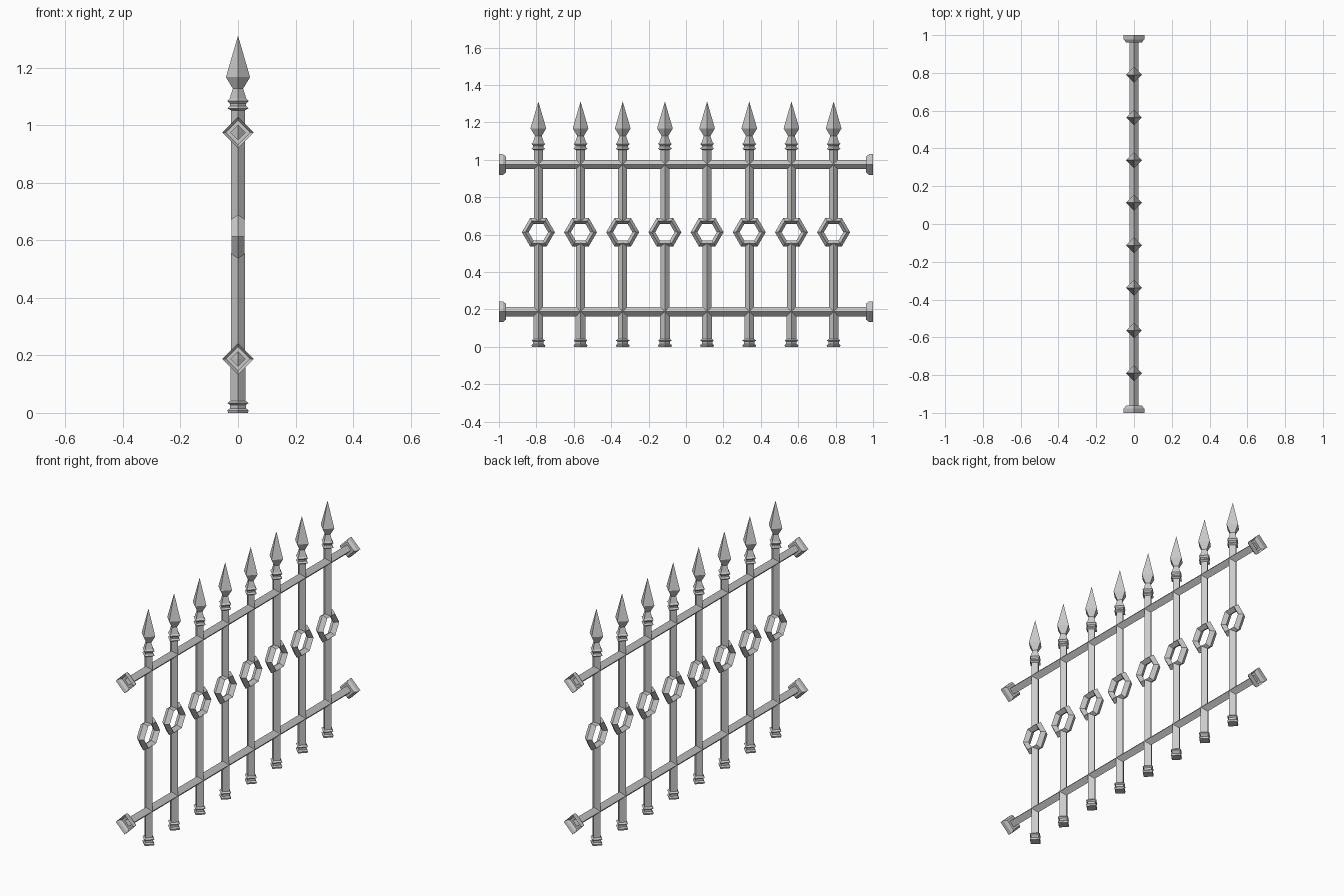
import bpy, bmesh, math
from mathutils import Vector

if "Cube" in bpy.data.objects:
    bpy.data.objects.remove(bpy.data.objects["Cube"])


def lathe4(name, profile, place, cap=True):
    """Four-sided diamond lathe: profile is (radius, distance) pairs."""
    bm = bmesh.new()
    rings = []
    for r, d in profile:
        n = 1 if r == 0 else 4
        rings.append([bm.verts.new(place(r * math.cos(i * math.pi / 2),
                                         r * math.sin(i * math.pi / 2), d)) for i in range(n)])
    for a, b in zip(rings, rings[1:]):
        for i in range(4):
            j = (i + 1) % 4
            if len(b) == 1:
                bm.faces.new((a[i], a[j], b[0]))
            else:
                bm.faces.new((a[i], a[j], b[j], b[i]))
    if cap:
        for ring in (rings[0], rings[-1]):
            if len(ring) == 4:
                bm.faces.new(ring)
    finish(name, bm)


def finish(name, bm):
    bmesh.ops.recalc_face_normals(bm, faces=bm.faces[:])
    me = bpy.data.meshes.new(name)
    bm.to_mesh(me)
    bm.free()
    bpy.context.collection.objects.link(bpy.data.objects.new(name, me))


def hex_ring(name, y, z, major, radial, depth):
    """Hexagonal ring with a diamond cross-section, facing x."""
    bm = bmesh.new()
    section = [(radial, 0), (0, depth), (-radial, 0), (0, -depth)]
    loops = []
    for i in range(6):
        a = i * math.pi / 3
        loops.append([bm.verts.new((x, y + (major + r) * math.cos(a),
                                    z + (major + r) * math.sin(a))) for r, x in section])
    for i in range(6):
        a, b = loops[i], loops[(i + 1) % 6]
        for k in range(4):
            m = (k + 1) % 4
            bm.faces.new((a[k], a[m], b[m], b[k]))
    finish(name, bm)


# profiles: foot with two collars, upper bar with collars and spear head
LOWER = [(0.034, 0), (0.037, 0.009), (0.028, 0.016), (0.028, 0.028),
         (0.037, 0.034), (0.026, 0.042), (0.026, 0.19), (0.024, 0.2), (0.024, 0.555)]
UPPER = [(0.024, 0.672), (0.024, 1.052), (0.037, 1.059), (0.028, 1.068),
         (0.028, 1.076), (0.037, 1.085), (0.029, 1.093), (0.018, 1.128),
         (0.042, 1.168), (0.0, 1.312)]

# eight pickets
for i in range(8):
    y = (i - 3.5) * 0.2255
    place = lambda a, b, d, y=y: Vector((a, y + b, d))
    lathe4(f"picket_lower_{i}", LOWER, place)
    lathe4(f"picket_spear_{i}", UPPER, place)
    hex_ring(f"picket_ring_{i}", y, 0.613, 0.070, 0.018, 0.023)

# two rails with flared, open end sockets
END = [(0.055, 1.0), (0.055, 0.978), (0.042, 0.962), (0.025, 0.962)]
RAIL = [(r, -d) for r, d in END] + END[::-1]
for name, z in (("bottom_rail", 0.188), ("top_rail", 0.975)):
    lathe4(name, RAIL, lambda a, b, d, z=z: Vector((a, d, z + b)), cap=False)
